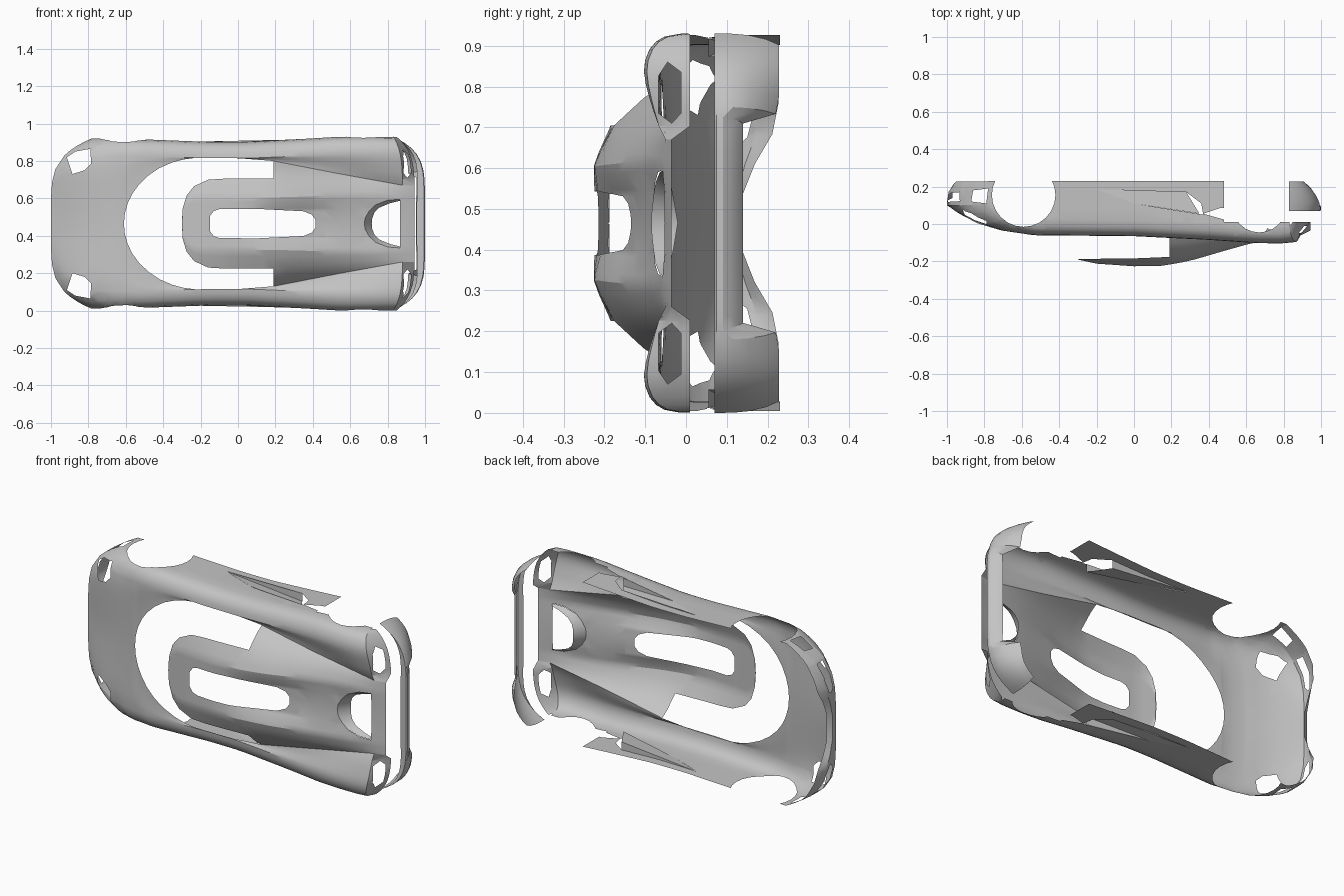
import bpy, bmesh
from math import sin, cos, pi, sqrt
from mathutils import Matrix, Vector

cube = bpy.data.objects.get("Cube")
if cube:
    bpy.data.objects.remove(cube)

paint = bpy.data.materials.new("body_grey")
paint.use_nodes = True
GREY = (0.55, 0.55, 0.55, 1)
paint.diffuse_color = GREY
paint.node_tree.nodes["Principled BSDF"].inputs["Base Color"].default_value = GREY
HALF = 0.465  # half of the overall width, which runs along z


def track(*keys):
    """Piecewise linear function through (x, value) keys."""
    def value(x):
        if x <= keys[0][0]:
            return keys[0][1]
        for (a, u), (b, v) in zip(keys, keys[1:]):
            if x <= b:
                return u + (v - u) * (x - a) / (b - a)
        return keys[-1][1]
    return value


def mix(a, b, t):
    return a + (b - a) * t


def add_rows(bm, rows):
    """Skin a grid of points (x, y, distance from the centre plane)."""
    grid = [[bm.verts.new(p) for p in row] for row in rows]
    for r, s in zip(grid, grid[1:]):
        for i in range(len(r) - 1):
            bm.faces.new((r[i], r[i + 1], s[i + 1], s[i]))


def cut(bm, poly, a, b, region=lambda c: True):
    """Remove a convex outline projected on axes a and b."""
    mid = Vector([sum(p[k] for p in poly) / len(poly) for k in (0, 1)])
    edges = []
    for p, q in zip(poly, poly[1:] + poly[:1]):
        n = Vector((q[1] - p[1], p[0] - q[0]))
        if n.dot(mid - Vector(p)) > 0:
            n = -n
        edges.append((Vector(p), n))

    def near(f):
        for k, ax in ((0, a), (1, b)):
            lo, hi = min(p[k] for p in poly), max(p[k] for p in poly)
            vs = [v.co[ax] for v in f.verts]
            if max(vs) < lo or min(vs) > hi:
                return False
        return region(f.calc_center_median())

    for p, n in edges:
        faces = [f for f in bm.faces if near(f)]
        geom = set(faces)
        for f in faces:
            geom.update(f.edges)
            geom.update(f.verts)
        co, no = Vector((0, 0, 0)), Vector((0, 0, 0))
        co[a], co[b], no[a], no[b] = p[0], p[1], n[0], n[1]
        bmesh.ops.bisect_plane(bm, geom=list(geom), dist=1e-5, plane_co=co, plane_no=no)
    inside = []
    for f in bm.faces:
        c = f.calc_center_median()
        if region(c) and all(n.dot(Vector((c[a], c[b])) - p) < 0 for p, n in edges):
            inside.append(f)
    bmesh.ops.delete(bm, geom=inside, context='FACES')


def finish(bm, name):
    """Mirror the half, stand it on the ground and shade it."""
    bmesh.ops.remove_doubles(bm, verts=bm.verts[:], dist=0.0004)
    bmesh.ops.mirror(bm, geom=bm.verts[:] + bm.edges[:] + bm.faces[:],
                     matrix=Matrix.Identity(4), merge_dist=0.0005, axis='Z')
    bmesh.ops.translate(bm, verts=bm.verts[:], vec=(0, 0, HALF))
    bmesh.ops.recalc_face_normals(bm, faces=bm.faces[:])
    mesh = bpy.data.meshes.new(name)
    bm.to_mesh(mesh)
    bm.free()
    mesh.materials.append(paint)
    ob = bpy.data.objects.new(name, mesh)
    bpy.context.collection.objects.link(ob)
    bpy.ops.object.select_all(action='DESELECT')
    ob.select_set(True)
    bpy.context.view_layer.objects.active = ob
    bpy.ops.object.shade_smooth_by_angle(angle=0.45)


def place(s, y, w):
    """Round the nose and tail corners in plan."""
    nose = max(0, min(1, (-0.45 - s) / 0.55))
    tail = max(0, min(1, (s - 0.6) / 0.3))
    k = w / 0.46
    return (s + 0.23 * nose * k ** 5 - 0.05 * tail * k ** 6, y, w)


def disc(x, y, r, n=24):
    return [(x + r * cos(2 * pi * i / n), y + r * sin(2 * pi * i / n)) for i in range(n)]


# Main curves of the shell along its length
width = track((-1, .455), (-.5, .45), (-.15, .437), (.05, .437), (.3, .45), (.55, .465), (.95, .463))
crest = track((-1, .1), (-.96, .058), (-.92, .032), (-.85, -.002), (-.72, -.037), (-.55, -.06),
              (0, -.065), (.4, -.085), (.65, -.102), (.8, -.104), (.88, -.096))
valley = track((-1, .1), (-.85, .02), (-.7, -.03), (-.5, -.055), (0, -.06), (.5, -.06), (.88, -.05))
waist = track((-.2, .352), (0, .35), (.1, .342), (.19, .335), (.55, .265), (.88, .205))
shoulder = track((-1, .3), (-.6, 1))
steepness = track((.3, 1), (.8, .4))


def inner(s):
    if s < -.2:
        return .352 * sqrt(max(0, 1 - ((s + .2) / .41) ** 2))
    return waist(s)


def body_top(s):
    w, wi, c, v, d = width(s), inner(s), crest(s), valley(s), shoulder(s)
    pts = [(v, wi)]
    for t, lift in ((.2, .08), (.4, .25), (.6, .5), (.8, .8), (1, 1)):
        pts.append((mix(v, c, lift ** steepness(s)), mix(wi, .8 * w, t)))
    for k, drop in ((.86, .003), (.92, .014), (.96, .03), (.985, .05), (1, .085)):
        pts.append((c + drop * d, k * w))
    return pts


def body_section(s):
    pts = body_top(s)
    y, w = pts[-1]
    pts += [(mix(y, .23, t), w) for t in (.3, .65, 1)]
    return [place(s, *p) for p in pts]


# Body shell: hood, fenders and sides
bm = bmesh.new()
steps = [-1, -.98, -.96, -.92, -.85, -.78, -.72, -.66, -.61, -.605, -.59, -.565, -.53, -.48, -.42]
steps += [-.35 + .06 * i for i in range(9)]
rear = [.19 + .069 * i for i in range(11)]
add_rows(bm, [body_section(s) for s in steps + rear])

# Nose fascia: shallow in the middle, deep at the corners
chin = track((0, .14), (.1, .14), (.21, .21), (.3, .228))
fascia = []
for t, back in ((0, 0), (.3, 0), (.65, .004), (1, .03)):
    row = []
    for y, w in body_top(-1):
        x = place(-1, y, w)[0] + back * (1 - (w / .46) ** 4)
        row.append((x, mix(y, chin(w), t), w))
    fascia.append(row)
add_rows(bm, fascia)

# Openings: wheels, headlamps, corner intakes, side scoops
cut(bm, disc(-.59, .155, .17), 0, 1)
cut(bm, [(.48, .01), (1.1, .01), (1.1, .4), (.48, .4)], 0, 1)
cut(bm, disc(.67, .1, .145), 0, 1, lambda c: c.z > .3 and c.x < .85)
cut(bm, [(.37, .055), (.53, .01), (.6, .01), (.6, .085), (.46, .085)], 0, 1)
cut(bm, [(-.915, .355), (-.87, .385), (-.79, .4), (-.785, .32), (-.82, .285), (-.885, .265)], 0, 2)
cut(bm, [(-.87, .12), (-.79, .11), (-.78, .19), (-.86, .18)], 0, 1)
cut(bm, [(.2, .138), (.225, .118), (.36, .122), (.355, .17), (.27, .165), (.21, .15)],
    2, 1, lambda c: c.x < -.88)
cut(bm, [(-.2, .185), (.28, .17), (.36, .11), (.37, .05), (0, .11)], 0, 1)
finish(bm, "body_shell")

# Tail panel slopes outwards under the rear deck, with lamp openings
bm = bmesh.new()
rim = [place(rear[-1], *p) for p in body_top(rear[-1])]
low = [(x + .065 * (1 - .7 * (w / .46) ** 6), -.035 if i == 0 else .01, w)
       for i, (x, y, w) in enumerate(rim)]
add_rows(bm, [rim, low])
cut(bm, [(.395, -.045), (.37, -.012), (.27, -.012), (.245, -.035), (.27, -.068), (.36, -.068)], 2, 1)
finish(bm, "tail_panel")

# Side scoop: recessed plate with upper and lower walls
bm = bmesh.new()
ends = []
for x0, y0, x1, y1 in ((-.2, .185, .28, .17), (0, .11, .35, .055)):
    front = (x0, y0, width(x0))
    outer = (x1, y1, width(x1))
    deep = (x1, y1, width(x1) - .045)
    add_rows(bm, [[front, outer], [front, deep]])
    ends.append([front, deep])
add_rows(bm, ends)
finish(bm, "side_scoop")

# Roof: hoop over the cabin flowing into two rear buttresses
spine = track((-.3, -.19), (-.2, -.212), (0, -.224), (.1, -.215), (.41, -.135), (.7, -.075), (.88, -.05))
ridge = track((-.3, -.19), (-.2, -.212), (0, -.226), (.15, -.224), (.3, -.197), (.46, -.15), (.63, -.102), (.88, -.055))
ridge_w = track((.19, .14), (.88, .16))
edge_w = track((-.3, .002), (-.296, .08), (-.275, .15), (-.235, .2), (-.16, .235), (-.08, .24), (.19, .24), (.88, .185))
edge_y = track((-.3, -.187), (0, -.184), (.19, -.176), (.4, -.135), (.65, -.082), (.88, -.052))


def roof_section(s, full):
    k = min(1, edge_w(s) / .2)
    c, r, e, we = spine(s), ridge(s), edge_y(s), edge_w(s)
    wr = ridge_w(s) * k
    pts = [(c, 0), (mix(c, r, .15), wr * .5), (mix(c, r, .85), wr * .85), (r, wr),
           (mix(r, e, .3), mix(wr, we, .35)), (e, we)]
    if full:
        wi, v = inner(s), valley(s)
        pts += [(mix(e, v, .62), mix(we, wi, .7)), (v, wi)]
    return [place(s, *p) for p in pts]


bm = bmesh.new()
front = [-.3, -.296, -.285, -.275, -.255, -.235, -.2, -.16, -.08, 0, .08, .14, .19]
add_rows(bm, [roof_section(s, False) for s in front])
back = [roof_section(s, True) for s in rear]
lip = [(x + .063, -.035, w) for x, y, w in back[-1]]
add_rows(bm, back + [lip])
cut(bm, [(-.15, -.04), (-.15, .04), (-.13, .067), (-.1, .077), (.1, .079), (.35, .066), (.395, .048),
         (.415, .02), (.415, -.02), (.35, -.066), (-.1, -.077)], 0, 2)

# Engine window with a sloping arched frame
arch = [(.675, 0), (.68, .03), (.7, .066), (.735, .1), (.8, .125), (.865, .13)]
hole = [(.715, 0), (.718, .03), (.73, .06), (.755, .085), (.81, .108), (.865, .122)]
cut(bm, arch + [(x, -w) for x, w in arch[:0:-1]], 0, 2)
add_rows(bm, [[(x, ridge(x) * .35 + spine(x) * .65, w) for x, w in arch],
              [(x, mix(-.02, -.045, i / 5), w) for i, (x, w) in enumerate(hole)]])
finish(bm, "roof")

# Rear bumper: slim wrapped strip stepping down at the corners
depth = track((0, .14), (.26, .14), (.285, .22), (.33, .228))
stations = [0, .06, .12, .18, .23, .26, .285, .33, .37, .4, .425, .445, .457, .465]
rows = []
for t, inset in ((-1, .045), (0, .006), (.06, 0), (.3, 0), (.55, .025), (.8, .06), (1, .11)):
    row = []
    for w in stations:
        k = w / HALF
        y = .075 if t < 0 else mix(.07, depth(w), t)
        reach = (depth(w) - .07) / .158
        x = 1 - .17 * k ** 6 - inset * (1 - k ** 3) * (reach if t > 0 else 1)
        row.append((x, y, w * (1 - .06 * max(0, t) ** 3)))
    rows.append(row)
bm = bmesh.new()
add_rows(bm, rows)
finish(bm, "rear_bumper")
